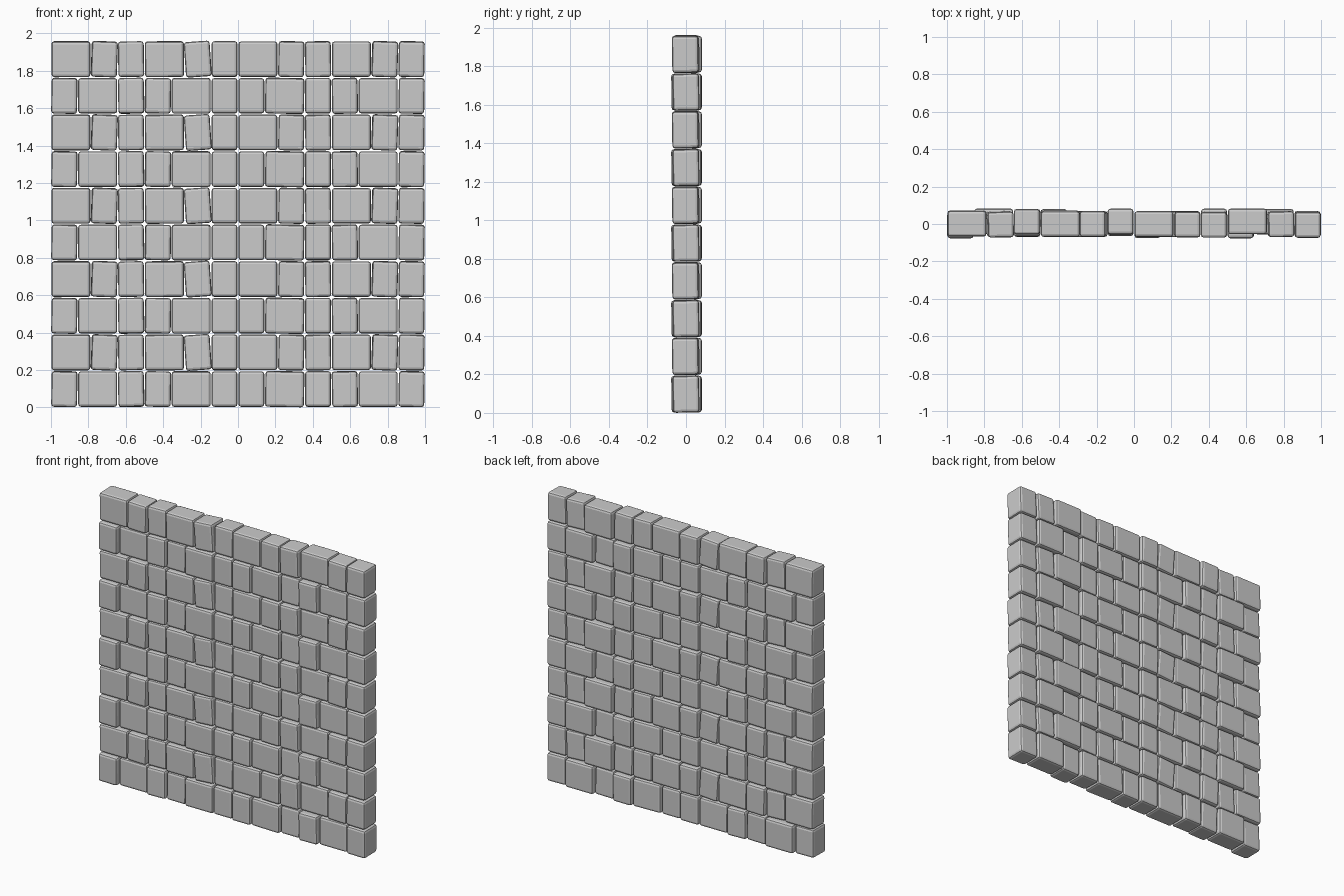
import bpy, bmesh, math
from mathutils import Matrix, Euler

if "Cube" in bpy.data.objects:
    bpy.data.objects.remove(bpy.data.objects["Cube"])

WIDE, NARROW = 0.2135, 0.1432     # brick pitches along the wall
H, DEPTH = 0.196, 0.137           # course pitch, brick depth


def course(name, pattern, z0, offsets, tilts):
    """One course of loosely laid, chamfered bricks, repeated up the wall."""
    bm = bmesh.new()
    x = -1.0
    for i in range(12):
        w = WIDE if pattern[i % 3] == "W" else NARROW
        rx, ry, rz = (math.radians(a) for a in tilts.get(i, (0, 0, 0)))
        m = (Matrix.Translation((x + w / 2, offsets[i], z0 + H / 2))
             @ Euler((rx, ry, rz)).to_matrix().to_4x4()
             @ Matrix.Diagonal((w - 0.005, DEPTH, H - 0.006, 1)))
        bmesh.ops.create_cube(bm, size=1, matrix=m)
        x += w
    bmesh.ops.bevel(bm, geom=bm.edges[:], offset=0.015, segments=2,
                    profile=0.5, affect='EDGES')
    me = bpy.data.meshes.new(name)
    bm.to_mesh(me)
    bm.free()
    ob = bpy.data.objects.new(name, me)
    bpy.context.collection.objects.link(ob)
    # five copies stacked at every second course
    arr = ob.modifiers.new("stack", 'ARRAY')
    arr.count = 5
    arr.use_relative_offset = False
    arr.use_constant_offset = True
    arr.constant_offset_displace = (0, 0, 2 * H)
    return ob


# lower course of each pair: narrow, wide, narrow
course("brick_course_lower", "NWN", 0.0,
       [-0.007, 0.014, 0.0, 0.012, 0.0, 0.004, -0.007, 0.0, 0.012, -0.007, 0.012, 0.0],
       {0: (1, 1, 0), 2: (-1, -1, 0), 3: (0, 1, 1), 4: (1, 0, 0), 7: (1, 1, 0),
        8: (-1, 0, 0), 9: (1, -1, 0), 11: (1, 1, 0)})

# upper course of each pair: wide, narrow, narrow, with one loose brick
course("brick_course_upper", "WNN", H,
       [0.003, -0.002, 0.012, 0.001, 0.0, 0.012, 0.0, -0.002, -0.003, 0.014, 0.0, -0.004],
       {0: (1, 0, 0), 1: (1, 2, 1), 2: (0, -1, 0), 3: (1, -0.5, 0), 4: (0, -4, 0),
        5: (-1, 0, 0), 7: (1, 1, 0), 8: (1, -1, 0), 10: (1, 2, 1), 11: (1, 1, 0)})
